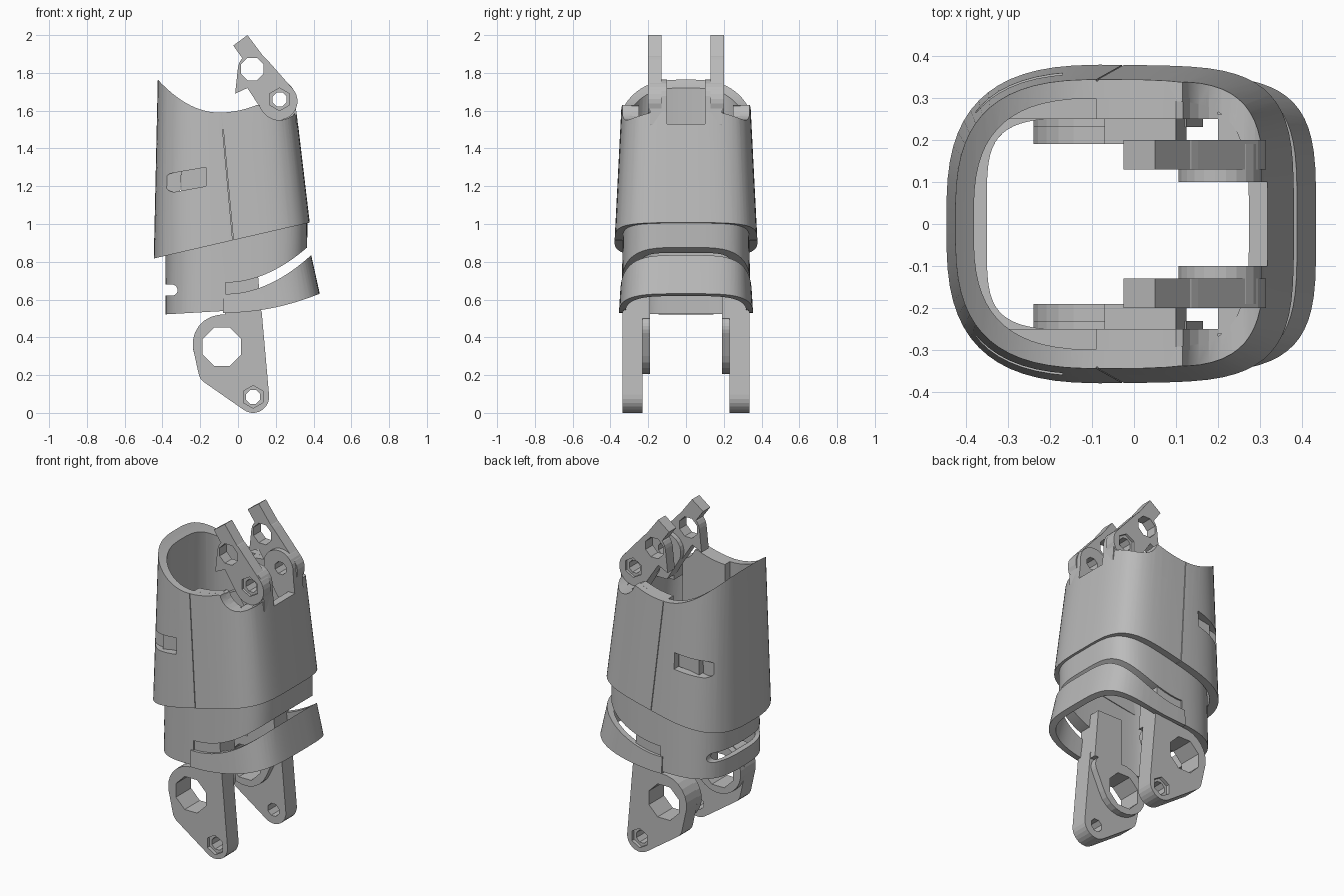
import bpy, bmesh, math
from mathutils import Vector
from mathutils.geometry import convex_hull_2d

cube = bpy.data.objects.get("Cube")
if cube:
    bpy.data.objects.remove(cube, do_unlink=True)

COLOR = (0.5, 0.5, 0.5, 1)
grey = bpy.data.materials.new("plain_grey")
grey.use_nodes = True
grey.diffuse_color = COLOR
grey.node_tree.nodes["Principled BSDF"].inputs["Base Color"].default_value = COLOR


def finish(name, bm):
    bmesh.ops.recalc_face_normals(bm, faces=bm.faces)
    mesh = bpy.data.meshes.new(name)
    bm.to_mesh(mesh)
    bm.free()
    mesh.materials.append(grey)
    ob = bpy.data.objects.new(name, mesh)
    bpy.context.collection.objects.link(ob)
    return ob


def bridge(bm, first, second):
    count = len(first)
    for i in range(count):
        j = (i + 1) % count
        bm.faces.new((first[i], first[j], second[j], second[i]))


def prism(name, outline, y_start, y_end):
    """Side outline in x and z, swept along y."""
    bm = bmesh.new()
    near, far = [[bm.verts.new((x, y, z)) for x, z in outline] for y in (y_start, y_end)]
    bm.faces.new(near)
    bm.faces.new(far[::-1])
    bridge(bm, near, far)
    return finish(name, bm)


def disc(x, z, radius, sides=24):
    angles = [math.tau * (i + 0.5) / sides for i in range(sides)]
    return [(x + radius * math.cos(a), z + radius * math.sin(a)) for a in angles]


def hull(*groups):
    """Outline stretched around groups of points."""
    points = [Vector(p) for group in groups for p in group]
    return [points[i][:] for i in convex_hull_2d(points)]


def curve(start, end, rule, steps=24):
    xs = [start + (end - start) * i / steps for i in range(steps + 1)]
    return [(x, rule(x)) for x in xs]


def tube(name, bottom, top, wall, depth_wall, boxy=0, sides=64):
    """Hollow rounded-square tube, squarer towards +x and, if boxy, inside.
    Each end is height, left, right, half depth."""
    bm = bmesh.new()

    def ring(end, inset=0, depth_inset=0, extra=0):
        z, left, right, depth = end
        verts = []
        for i in range(sides):
            angle = math.tau * (i + 0.5) / sides
            power = extra + (4 if math.cos(angle) > 0 else 3)
            c, s = [math.copysign(abs(v) ** (2 / power), v)
                    for v in (math.cos(angle), math.sin(angle))]
            x = (left + right) / 2 + ((right - left) / 2 - inset) * c
            verts.append(bm.verts.new((x, (depth - depth_inset) * s, z)))
        return verts

    loops = [ring(bottom), ring(top),
             ring(top, wall, depth_wall, boxy), ring(bottom, wall, depth_wall, boxy)]
    for i, loop in enumerate(loops):
        bridge(bm, loop, loops[(i + 1) % len(loops)])
    return finish(name, bm)


def boolean(ob, cutter, operation="DIFFERENCE"):
    mod = ob.modifiers.new("cut", "BOOLEAN")
    mod.operation, mod.object, mod.solver = operation, cutter, "EXACT"
    bpy.context.view_layer.objects.active = ob
    bpy.ops.object.modifier_apply(modifier=mod.name)
    bpy.data.objects.remove(cutter, do_unlink=True)


def trim(ob, lower_edge, upper_edge):
    """Keep only what lies between two edges drawn from left to right."""
    boolean(ob, prism("trim_cutter", lower_edge + upper_edge[::-1], -1, 1), "INTERSECT")


def drill(ob, outline, y_start, y_end):
    boolean(ob, prism("drill_cutter", outline, y_start, y_end))


def smooth(ob):
    bpy.ops.object.select_all(action="DESELECT")
    ob.select_set(True)
    bpy.context.view_layer.objects.active = ob
    bpy.ops.object.shade_smooth_by_angle(angle=math.radians(28))


def sleeve_rim(x):
    dip = x + 0.1
    return 1.59 + (1.65 * dip ** 2 if dip < 0 else min(dip ** 2, 0.04))


def sleeve_hem(x):
    return 0.92 + 0.23 * x


def slot_top(x):
    return 0.69 + (x + 0.065) ** 2


def slot_bottom(x):
    return slot_top(x) - 0.06


def band_hem(x):
    return 0.53 + 0.4 * (x + 0.07) ** 2


# Tapered sleeve with scooped rim and slanted hem
sleeve = tube("sleeve", (0.78, -0.447, 0.407, 0.385), (1.9, -0.422, 0.274, 0.328), 0.045, 0.045)
trim(sleeve, curve(-0.5, 0.5, sleeve_hem, 1), curve(-0.5, 0.5, sleeve_rim, 40))
# Rounded seat for the arm ends, and the notch between them
arm_seat = disc(0.22, 1.66, 0.11)
drill(sleeve, arm_seat, -1, 1)
drill(sleeve, [(0.1, 1.53), (0.6, 1.53), (0.6, 2), (0.1, 2)], -0.1, 0.1)
# Recessed side windows and seam grooves
for side in (-1, 1):
    window = hull(disc(-0.34, 1.22, 0.05), [(-0.17, 1.2), (-0.17, 1.3)])
    drill(sleeve, window, side * 0.265, side)
    seam = [(-0.1, 1.7), (-0.096, 1.7), (-0.014, 0.8), (-0.018, 0.8)]
    drill(sleeve, seam, side * 0.34, side)
smooth(sleeve)

# Collar below the sleeve, cut away under the slanted slot
collar = tube("collar", (0.45, -0.385, 0.36, 0.345), (1.15, -0.385, 0.37, 0.33), 0.035, 0.08, 2)
trim(collar, [(-0.5, 0.515), (-0.065, 0.54)] + curve(-0.065, 0.5, slot_top),
     [(-0.5, 0.95), (0.5, 1.1)])
end_slot = hull(disc(-0.35, 0.65, 0.03), disc(-0.5, 0.65, 0.03))
drill(collar, end_slot, -1, 1)
smooth(collar)

# Flared band wrapping the lower edge
band = tube("flared_band", (0.5, -0.39, 0.462, 0.357), (0.87, -0.38, 0.38, 0.335), 0.035, 0.035)
trim(band, curve(-0.08, 0.5, band_hem), curve(-0.08, 0.5, slot_bottom))
smooth(band)

for side, sign in (("front", -1), ("back", 1)):
    def part(name, outline, inner, outer):
        return prism(side + "_" + name, outline, sign * inner, sign * outer)

    def hole(ob, x, z, radius, sides=8, depth=0):
        drill(ob, disc(x, z, radius, sides), sign * depth, sign)

    # Thick inner wall of the sleeve, also backing the window
    lining = part("inner_wall", [(-0.3, 0.9), (0.2, 0.98), (0.2, 1.6)]
                  + curve(0.1, -0.09, sleeve_rim, 6) + [(-0.09, 1.4), (-0.3, 1.3)], 0.25, 0.3)
    drill(lining, arm_seat, -1, 1)

    # Upper hinge arm: rounded link with a square tip and two bolt holes
    arm_outline = hull(disc(0.085, 1.82, 0.085), disc(0.215, 1.65, 0.1))
    arm = part("upper_arm", arm_outline, 0.13, 0.2)
    tip = [(-0.025, 1.945), (0.05, 2), (0.14, 1.88), (0.05, 1.84)]
    boolean(arm, prism("tip", tip, sign * 0.13, sign * 0.2), "UNION")
    heel = [(0, 1.83), (0.1, 1.75), (0.05, 1.72), (-0.015, 1.69)]
    boolean(arm, prism("heel", heel, sign * 0.13, sign * 0.2), "UNION")
    hole(arm, 0.075, 1.82, 0.065)
    hole(arm, 0.22, 1.66, 0.04)
    hole(arm, 0.22, 1.66, 0.06, sides=6, depth=0.185)

    # Thick root joining the arm to the sleeve
    root_outline = hull(disc(0.205, 1.665, 0.1), [(0.312, 1.53), (0.2, 1.48), (0.3, 1.48)])
    root = part("arm_root", root_outline, 0.1, 0.19)
    hole(root, 0.22, 1.66, 0.04)
    hole(root, 0.22, 1.66, 0.06, sides=6, depth=0.185)

    # Fill between the arm root and the sleeve wall
    part("corner_fill", [(0.2, 1.45), (0.27, 1.45), (0.27, 1.55), (0.2, 1.55)], 0.17, 0.26)

    # Lower fork leg with a large pivot hole and a bolt hole
    leg_outline = hull(disc(-0.085, 0.365, 0.155), disc(-0.14, 0.22, 0.07),
                       disc(0.08, 0.085, 0.085), [(0.125, 0.54)])
    leg = part("lower_leg", leg_outline, 0.23, 0.337)
    hole(leg, -0.085, 0.35, 0.11)
    hole(leg, 0.08, 0.085, 0.04)
    hole(leg, 0.08, 0.085, 0.06, sides=6, depth=0.315)

    # Post carrying the leg up into the collar
    part("leg_post", [(-0.07, 0.5), (0.125, 0.5), (0.1, 0.8), (-0.07, 0.8)], 0.19, 0.33)

    # Raised pad around the pivot on the inner face
    pad_outline = hull(disc(-0.085, 0.36, 0.155), disc(0.05, 0.45, 0.07))
    pad = part("pivot_pad", pad_outline, 0.19, 0.235)
    hole(pad, -0.085, 0.35, 0.11)
